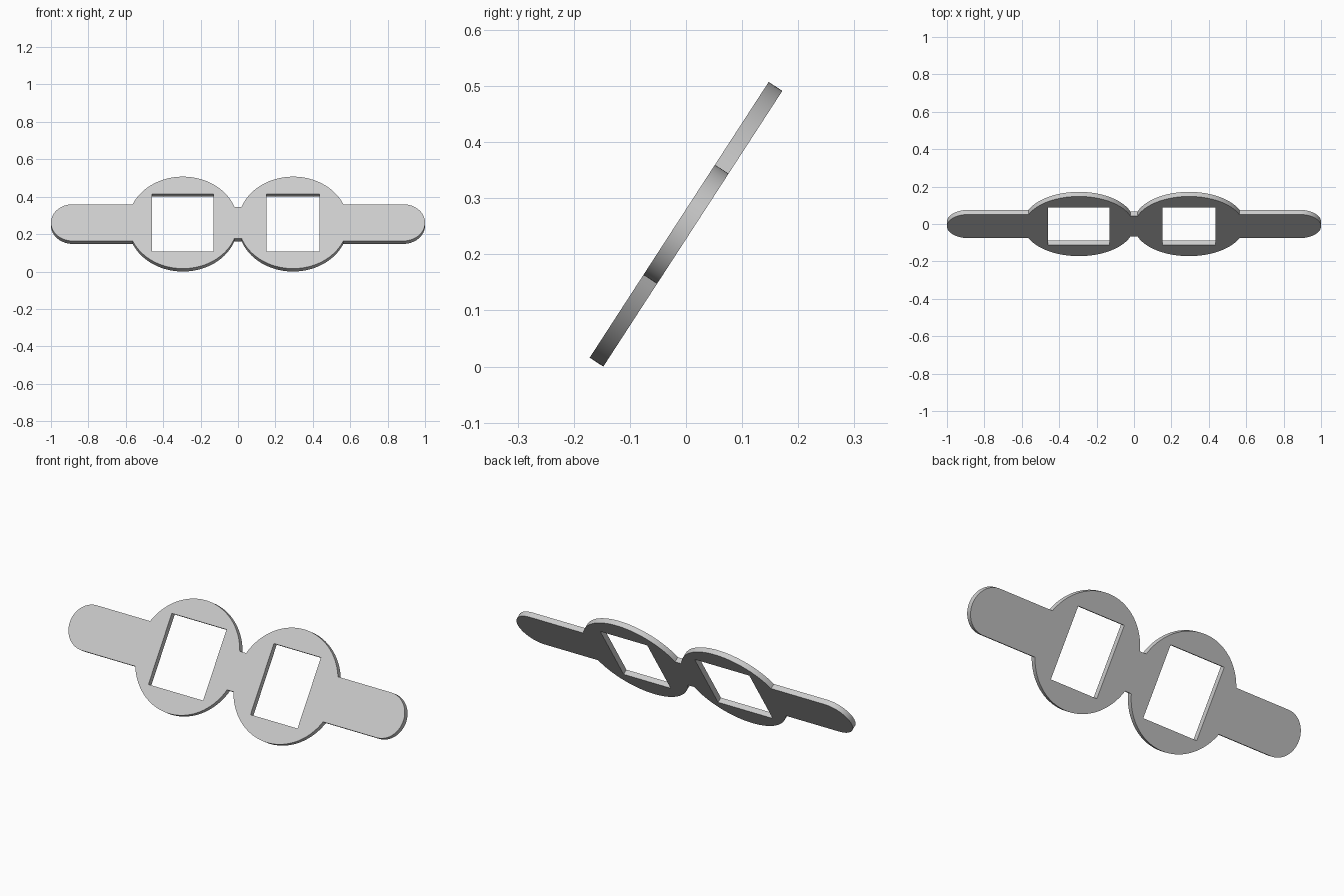
import bpy, bmesh
from math import sin, cos, asin, pi, radians
from mathutils import Matrix

cube = bpy.data.objects.get("Cube")
if cube:
    bpy.data.objects.remove(cube, do_unlink=True)

RING_X, RING_R = 0.2945, 0.293      # two round lens frames
ARM_R, BRIDGE_H = 0.117, 0.10       # half heights of side arms and bridge
WINDOW_H = 0.184                    # half height of the windows
THICK, TILT, CENTRE_Z = 0.029, radians(57), 0.2535


def arc(cx, r, start, end, steps):
    angles = [start + (end - start) * i / steps for i in range(steps + 1)]
    return [(cx + r * cos(a), r * sin(a)) for a in angles]


def rectangle(cx, w, h):
    return [(cx - w, -h), (cx + w, -h), (cx + w, h), (cx - w, h)]


def add_loop(bm, points):
    verts = [bm.verts.new((x, y, -THICK / 2)) for x, y in points]
    return [bm.edges.new((v, verts[i - 1])) for i, v in enumerate(verts)]


# Upper right quarter of the outline: lens ring, then rounded arm tip
quarter = arc(RING_X, RING_R, pi - asin(BRIDGE_H / RING_R), asin(ARM_R / RING_R), 48)
quarter += arc(1 - ARM_R, ARM_R, pi / 2, 0, 20)
half = quarter + [(x, -y) for x, y in quarter[-2::-1]]
outline = half + [(-x, y) for x, y in half[::-1]]

# Flat plate with two windows, thickened by extrusion
bm = bmesh.new()
edges = add_loop(bm, outline)
edges += add_loop(bm, rectangle(-RING_X, 0.164, WINDOW_H))
edges += add_loop(bm, rectangle(RING_X, 0.141, WINDOW_H))
bmesh.ops.triangle_fill(bm, use_beauty=True, use_dissolve=False, edges=edges)
result = bmesh.ops.extrude_face_region(bm, geom=bm.faces[:])
top = [g for g in result["geom"] if isinstance(g, bmesh.types.BMVert)]
bmesh.ops.translate(bm, verts=top, vec=(0, 0, THICK))
bmesh.ops.recalc_face_normals(bm, faces=bm.faces[:])

# Lean the plate back and stand it on the ground
lean = Matrix.Translation((0, 0, CENTRE_Z)) @ Matrix.Rotation(TILT, 4, "X")
bmesh.ops.transform(bm, matrix=lean, verts=bm.verts[:])
mesh = bpy.data.meshes.new("spectacle_plate")
bm.to_mesh(mesh)
bm.free()

grey = bpy.data.materials.new("light grey")
grey.use_nodes = True
grey.diffuse_color = (0.6, 0.6, 0.6, 1)
grey.node_tree.nodes["Principled BSDF"].inputs["Base Color"].default_value = grey.diffuse_color
mesh.materials.append(grey)

plate = bpy.data.objects.new("spectacle_plate", mesh)
bpy.context.collection.objects.link(plate)
bpy.ops.object.select_all(action="DESELECT")
plate.select_set(True)
bpy.context.view_layer.objects.active = plate
bpy.ops.object.shade_smooth_by_angle(angle=radians(30))
